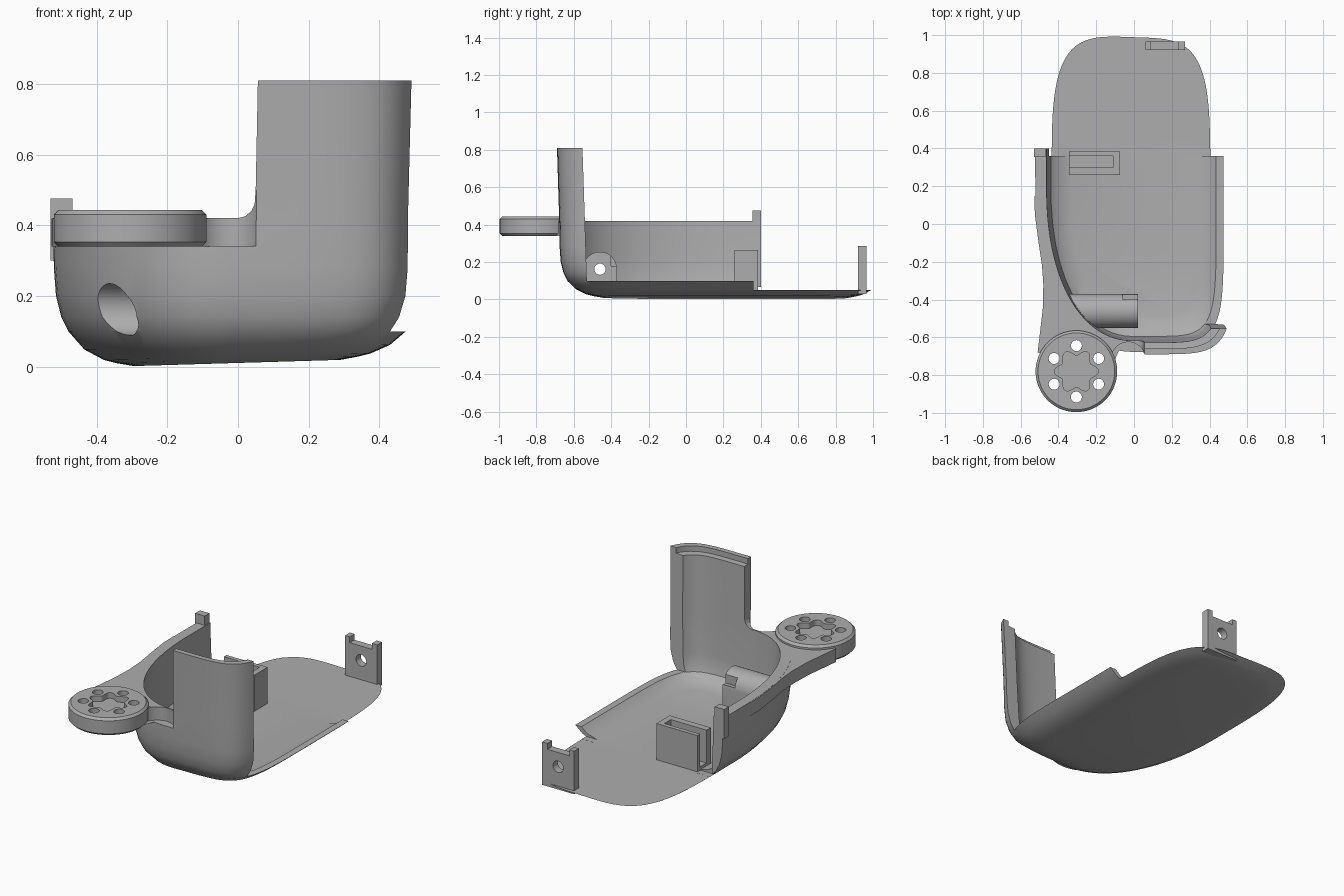
import bpy, bmesh
from math import cos, sin, pi, copysign

cube = bpy.data.objects.get("Cube")
if cube:
    bpy.data.objects.remove(cube, do_unlink=True)

grey = bpy.data.materials.new("plain grey")
grey.use_nodes = True
grey.diffuse_color = (0.42, 0.42, 0.42, 1)
for node in grey.node_tree.nodes:
    if node.type == 'BSDF_PRINCIPLED':
        node.inputs["Base Color"].default_value = (0.42, 0.42, 0.42, 1)


def finish(name, bm):
    bmesh.ops.recalc_face_normals(bm, faces=bm.faces)
    mesh = bpy.data.meshes.new(name)
    bm.to_mesh(mesh)
    bm.free()
    mesh.materials.append(grey)
    ob = bpy.data.objects.new(name, mesh)
    bpy.context.collection.objects.link(ob)
    return ob


def skin(name, rings):
    """Closed solid through a stack of equal rings."""
    bm = bmesh.new()
    loops = [[bm.verts.new(p) for p in ring] for ring in rings]
    count = len(loops[0])
    for low, high in zip(loops, loops[1:]):
        for i in range(count):
            j = (i + 1) % count
            bm.faces.new((low[i], low[j], high[j], high[i]))
    bm.faces.new(loops[0][::-1])
    bm.faces.new(loops[-1])
    return finish(name, bm)


def prism(name, pts, axis, lo, hi):
    place = {'x': lambda u, v, w: (w, u, v),
             'y': lambda u, v, w: (u, w, v),
             'z': lambda u, v, w: (u, v, w)}[axis]
    return skin(name, [[place(u, v, w) for u, v in pts] for w in (lo, hi)])


def box(name, x0, x1, y0, y1, z0, z1):
    return prism(name, [(x0, y0), (x1, y0), (x1, y1), (x0, y1)], 'z', z0, z1)


def rod(name, cu, cv, r, axis, lo, hi, n=40):
    pts = [(cu + r * cos(2 * pi * i / n), cv + r * sin(2 * pi * i / n)) for i in range(n)]
    return prism(name, pts, axis, lo, hi)


def apply(ob, mod):
    bpy.context.view_layer.objects.active = ob
    bpy.ops.object.modifier_apply(modifier=mod.name)


def boolean(ob, other, operation='DIFFERENCE', keep=False):
    mod = ob.modifiers.new("cut", 'BOOLEAN')
    mod.operation = operation
    mod.solver = 'EXACT'
    mod.object = other
    apply(ob, mod)
    if not keep:
        bpy.data.objects.remove(other, do_unlink=True)


def tub(name, levels, extra=0.0, tilt=0.0, n=96):
    """Loft of rounded outlines; levels are (height, inset)."""
    rings = []
    for z, inset in levels:
        ring = []
        for i in range(n):
            c, s = cos(2 * pi * (i + 0.5) / n), sin(2 * pi * (i + 0.5) / n)
            a = (0.53 if c > 0 else 0.535) - inset - extra
            b = (0.9 if s > 0 else 0.89) - inset - extra
            power = 4 if s > 0 else (6 if c > 0 else 2.2)
            x = a * copysign(abs(c) ** (2 / power), c)
            y = 0.2 + b * copysign(abs(s) ** (2 / power), s)
            ring.append((x, y, z + tilt * (x + 0.35) * max(0, 1 - z / 0.1)))
        rings.append(ring)
    return skin(name, rings)


OUTER = [(0, .24), (.01, .19), (.02, .155), (.05, .1), (.1, .055), (.14, .035),
         (.2, .02), (.28, .014), (.42, .012), (.81, 0)]
INNER = [(.05, .2), (.07, .13), (.1, .095), (.14, .085), (.2, .08), (.42, .072),
         (.775, .062), (.778, .03), (1, .03)]

# Shell with the side arm that carries the disc
shell = tub("shell", OUTER, tilt=0.03)
arm = prism("arm", [(-.527, .15), (-.525, .05), (-.505, -.1), (-.487, -.22), (-.48, -.32),
                    (-.483, -.45), (-.51, -.68), (-.3, -.76), (-.11, -.74), (-.05, -.6),
                    (-.2, -.4), (-.42, 0)], 'z', .34, .419)
boolean(shell, arm, 'UNION')
boolean(shell, tub("cavity", INNER))

# Open the back and one side, and lower the wall beside the tall panel
boolean(shell, box("back_cut", -1, 1, .4, 2, .05, 2))
boolean(shell, box("step_cut", -.45, 1, .36, 2, .0505, 2))
boolean(shell, prism("side_cut", [(-.53, .1), (2, .1), (2, 1), (-.56, 1)], 'x', 0, 1.2))
boolean(shell, prism("wall_cut", [(-1, .42), (0, .42), (.02, .425), (.038, .44), (.047, .46),
                                  (.05, .5), (.06, 1), (-1, 1)], 'y', -1.5, 1.5))
boolean(shell, rod("neck_cut", -.03, -.715, .09, 'z', .341, .5))

# Arched boss for the cable passage
arch = [(-.46 + .09 * cos(pi * i / 20), .165 + .09 * sin(pi * i / 20)) for i in range(21)]
boss = prism("boss", arch + [(-.55, .03), (-.37, .03)], 'x', -.6, .02)
boolean(boss, tub("boss_limit", OUTER, extra=0.02, tilt=0.03), 'INTERSECT')
boolean(shell, boss, 'UNION')
boolean(shell, rod("wide_bore", -.46, .162, .073, 'x', -.7, -.12))
boolean(shell, rod("narrow_bore", -.46, .162, .03, 'x', -.3, .1))
boolean(shell, box("boss_slot", -.06, .05, -.4, -.372, .18, .3))

# Disc with a lobed recess and a ring of through holes
CX, CY = -.305, -.78
disc = rod("disc", CX, CY, .216, 'z', .34, .443, 72)
bevel = disc.modifiers.new("edge", 'BEVEL')
bevel.width = .013
bevel.segments = 1
bevel.limit_method = 'ANGLE'
bevel.angle_limit = 1
apply(disc, bevel)
lobes = []
for i in range(72):
    t = 2 * pi * i / 72
    r = .1 + .017 * cos(6 * t)
    lobes.append((CX + r * cos(t), CY + r * sin(t)))
boolean(disc, prism("recess", lobes, 'z', .41, .6))
for k in range(6):
    t = pi / 6 + k * pi / 3
    hole = rod("hole", CX + .136 * cos(t), CY + .136 * sin(t), .029, 'z', .2, .6, 24)
    boolean(disc, hole, keep=True)
    boolean(shell, hole)
# Keep the arm out of the recess
boolean(shell, prism("recess", lobes, 'z', .405, .6))

# Post at the end of the low wall
post = box("corner_post", -.53, -.468, .355, .4, .3, .475)

# Slotted clip on the floor
clip = box("floor_clip", -.345, -.075, .26, .385, .03, .265)
boolean(clip, box("clip_slot", -.5, -.11, .3, .36, .07, .4))

# Rear tab with pronged top and a screw hole
tab = prism("rear_tab", [(.06, .03), (.27, .03), (.27, .285), (.235, .285), (.235, .25),
                         (.09, .25), (.09, .285), (.06, .285)], 'y', .92, .965)
boolean(tab, rod("tab_hole", .165, .165, .034, 'y', .8, 1.1, 32))

# Smooth curved faces, keep edges crisp
parts = [shell, disc, post, clip, tab]
bpy.ops.object.select_all(action='DESELECT')
for ob in parts:
    ob.select_set(True)
bpy.context.view_layer.objects.active = shell
bpy.ops.object.shade_smooth_by_angle(angle=0.6)
